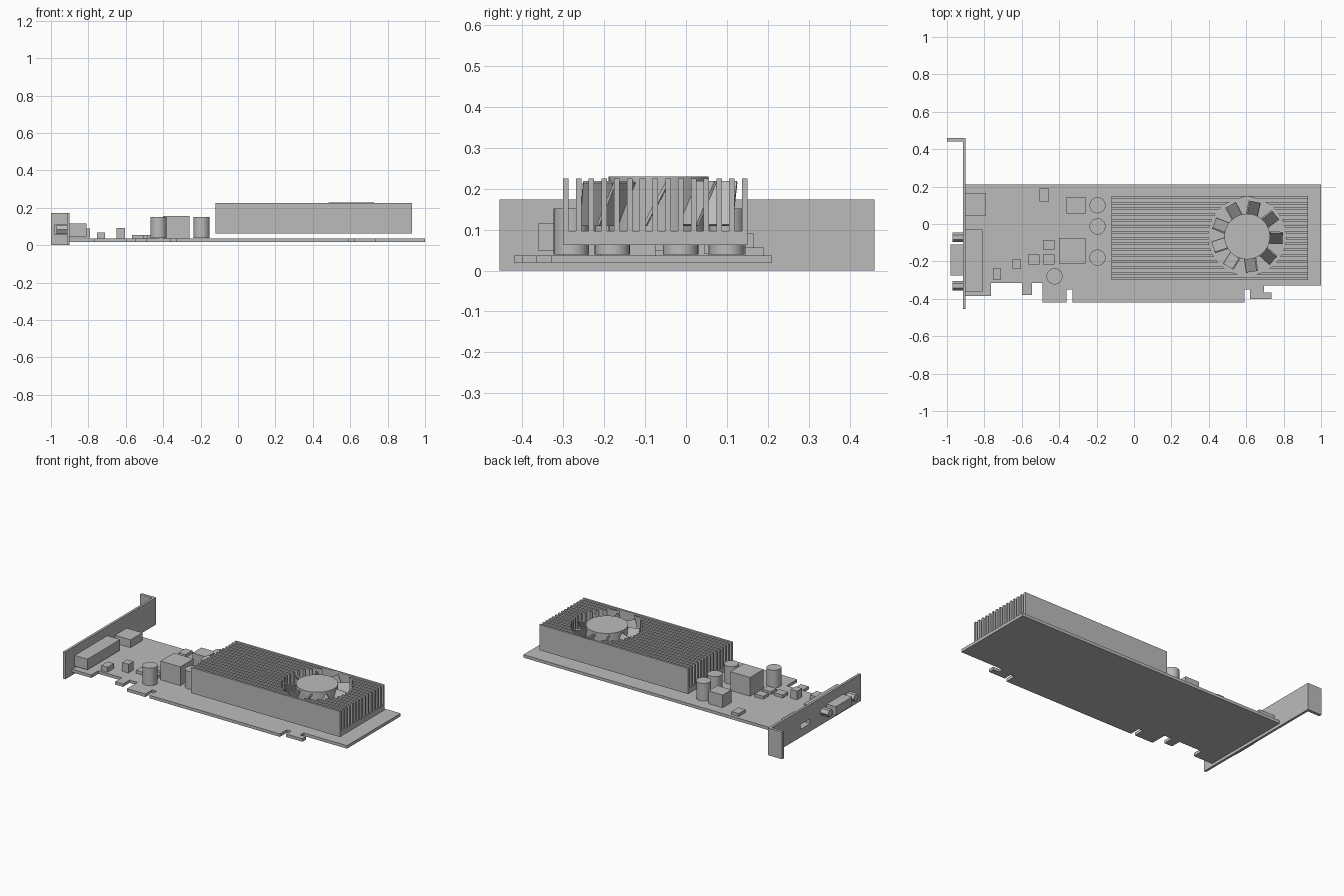
import bpy, bmesh, math
from mathutils import Matrix, Vector

if "Cube" in bpy.data.objects:
    bpy.data.objects.remove(bpy.data.objects["Cube"], do_unlink=True)

grey = bpy.data.materials.new("plain_grey")
grey.use_nodes = True
grey.diffuse_color = (0.5, 0.5, 0.5, 1)
grey.node_tree.nodes["Principled BSDF"].inputs["Base Color"].default_value = (0.5, 0.5, 0.5, 1)


def finish(name, bm):
    bmesh.ops.recalc_face_normals(bm, faces=bm.faces)
    mesh = bpy.data.meshes.new(name)
    bm.to_mesh(mesh)
    bm.free()
    mesh.materials.append(grey)
    obj = bpy.data.objects.new(name, mesh)
    bpy.context.scene.collection.objects.link(obj)
    return obj


def add_box(bm, x0, x1, y0, y1, z0, z1):
    size = Matrix.Diagonal((x1 - x0, y1 - y0, z1 - z0, 1))
    place = Matrix.Translation(((x0 + x1) / 2, (y0 + y1) / 2, (z0 + z1) / 2))
    bmesh.ops.create_cube(bm, size=1, matrix=place @ size)


def box(name, *bounds):
    bm = bmesh.new()
    add_box(bm, *bounds)
    return finish(name, bm)


def cylinder(name, centre, radius, depth, sides=32, axis="Z"):
    bm = bmesh.new()
    turn = Matrix.Rotation(math.pi / 2, 4, "Y") if axis == "X" else Matrix()
    bmesh.ops.create_cone(bm, cap_ends=True, segments=sides, radius1=radius, radius2=radius,
                          depth=depth, matrix=Matrix.Translation(centre) @ turn)
    if sides > 8:
        for f in bm.faces:
            f.smooth = len(f.verts) == 4
        for e in bm.edges:
            e.smooth = all(len(f.verts) == 4 for f in e.link_faces)
    return finish(name, bm)


def extrude_outline(name, points, z0, z1):
    bm = bmesh.new()
    face = bm.faces.new([bm.verts.new((x, y, z0)) for x, y in points])
    new = bmesh.ops.extrude_face_region(bm, geom=[face])["geom"]
    verts = [v for v in new if isinstance(v, bmesh.types.BMVert)]
    bmesh.ops.translate(bm, verts=verts, vec=(0, 0, z1 - z0))
    return finish(name, bm)


def cut(obj, cutter):
    cutter.hide_render = True
    cutter.hide_viewport = True
    cutter.display_type = "WIRE"
    mod = obj.modifiers.new("cut", "BOOLEAN")
    mod.operation = "DIFFERENCE"
    mod.solver = "EXACT"
    mod.object = cutter


# Circuit board with its edge connector tabs and notches
extrude_outline("circuit_board", [
    (-0.9, 0.21), (1, 0.21), (1, -0.33), (0.695, -0.33), (0.695, -0.365),
    (0.735, -0.365), (0.735, -0.4), (0.62, -0.4), (0.62, -0.35), (0.59, -0.35),
    (0.59, -0.42), (-0.33, -0.42), (-0.33, -0.35), (-0.36, -0.35), (-0.36, -0.42),
    (-0.49, -0.42), (-0.49, -0.315), (-0.545, -0.315), (-0.545, -0.38), (-0.6, -0.38),
    (-0.6, -0.315), (-0.765, -0.315), (-0.765, -0.385), (-0.9, -0.385)], 0.018, 0.037)

# Mounting bracket with bent flange and a port opening
bracket = extrude_outline("mounting_bracket", [
    (-0.915, -0.455), (-0.9, -0.455), (-0.9, 0.46), (-1, 0.46), (-1, 0.442),
    (-0.915, 0.442)], 0, 0.173)
small_port = box("small_port", -0.9, -0.79, 0.045, 0.165, 0.04, 0.09)
opening = box("port_opening_cutter", -0.95, -0.86, 0.055, 0.155, 0.05, 0.082)
cut(bracket, opening)
cut(small_port, opening)

# Wide video port: inner housing, outer shell and hex screws
box("video_port_housing", -0.9, -0.81, -0.36, -0.03, 0.048, 0.116)
box("video_port_shell", -0.98, -0.9, -0.275, -0.11, 0.056, 0.112)
for side, y in (("left", -0.07), ("right", -0.33)):
    cylinder("port_screw_" + side, (-0.935, y, 0.083), 0.025, 0.07, 6, "X")

# Heatsink base
X0, X1, Y0, Y1 = -0.12, 0.93, -0.3, 0.15
BASE, TOP = 0.097, 0.225
box("heatsink_base", X0, X1, Y0, Y1, 0.062, BASE)

# Heatsink fins, interrupted by the round fan well
fan = Vector((0.605, -0.067))
WELL, FINS, THICK = 0.208, 15, 0.0135
bm = bmesh.new()


def add_fin(ends):
    verts = [bm.verts.new((x, y, BASE)) for x, y in ends]
    face = bm.faces.new(verts)
    new = bmesh.ops.extrude_face_region(bm, geom=[face])["geom"]
    bmesh.ops.translate(bm, verts=[v for v in new if isinstance(v, bmesh.types.BMVert)],
                        vec=(0, 0, TOP - BASE))


for i in range(FINS):
    y0 = Y0 + i * (Y1 - Y0 - THICK) / (FINS - 1)
    y1 = y0 + THICK
    if min(abs(y0 - fan.y), abs(y1 - fan.y)) >= WELL:
        add_fin([(X0, y0), (X1, y0), (X1, y1), (X0, y1)])
        continue
    h0, h1 = (math.sqrt(max(WELL ** 2 - (y - fan.y) ** 2, 0)) for y in (y0, y1))
    add_fin([(X0, y0), (fan.x - h0, y0), (fan.x - h1, y1), (X0, y1)])
    add_fin([(fan.x + h0, y0), (X1, y0), (X1, y1), (fan.x + h1, y1)])
finish("heatsink_fins", bm)

# Fan hub and pitched blades
cylinder("fan_hub", (fan.x, fan.y, (BASE + 0.229) / 2), 0.122, 0.229 - BASE, 48)
bm = bmesh.new()
for i in range(9):
    start = len(bm.verts)
    add_box(bm, 0.11, 0.19, -0.004, 0.004, -0.06, 0.06)
    bm.verts.ensure_lookup_table()
    spin = Matrix.Rotation(math.radians(40 * i - 2), 4, "Z")
    pitch = Matrix.Rotation(math.radians(-28), 4, "X")
    place = Matrix.Translation((fan.x, fan.y, 0.163))
    bmesh.ops.transform(bm, matrix=place @ spin @ pitch, verts=bm.verts[start:])
finish("fan_blades", bm)

# Round capacitors
for i, (x, y) in enumerate([(-0.195, 0.1), (-0.195, -0.013), (-0.195, -0.18), (-0.425, -0.28)]):
    cylinder(f"capacitor_{i + 1}", (x, y, 0.095), 0.043, 0.112)

# Square chips and coils
box("large_coil", -0.4, -0.26, -0.21, -0.075, 0.037, 0.157)
box("square_coil", -0.36, -0.26, 0.055, 0.145, 0.037, 0.118)
box("tall_chip", -0.65, -0.605, -0.24, -0.19, 0.037, 0.092)
box("corner_chip", -0.755, -0.71, -0.3, -0.235, 0.037, 0.068)
box("back_chip", -0.505, -0.455, 0.12, 0.19, 0.037, 0.056)
for i, (x, y) in enumerate([(-0.455, -0.112), (-0.455, -0.19), (-0.537, -0.19)]):
    box(f"flat_chip_{i + 1}", x - 0.031, x + 0.031, y - 0.027, y + 0.027, 0.037, 0.056)
